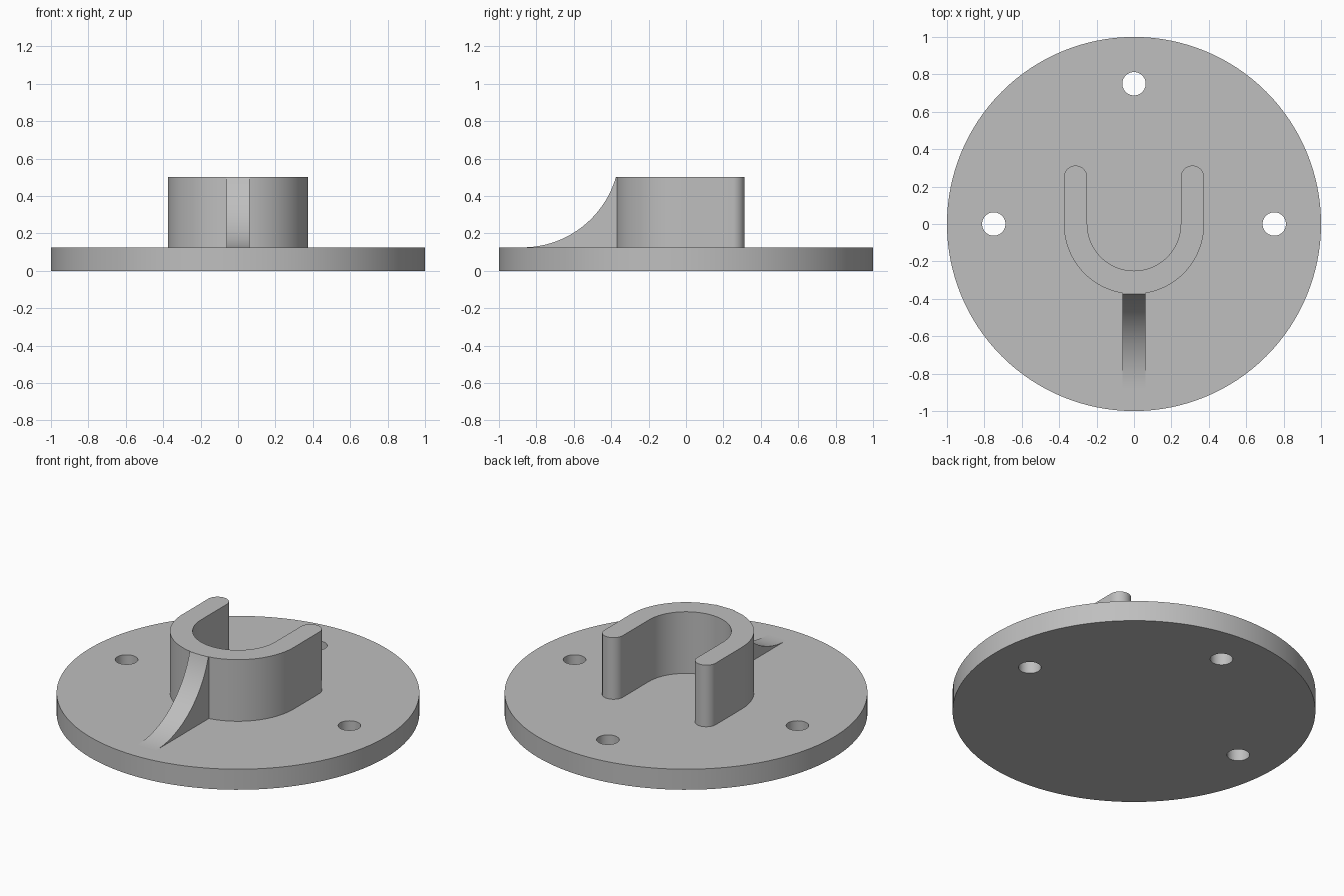
import bpy
import bmesh
from math import cos, sin, pi, atan2
from mathutils import Vector

default = bpy.data.objects.get("Cube")
if default:
    bpy.data.objects.remove(default, do_unlink=True)

PLATE_H, TOP, SINK = 0.125, 0.5, 0.01
OUTER, INNER, ARM_Y = 0.375, 0.25, 0.25
HOLE_R, HOLE_POS = 0.0625, 0.75
RIB_W = 0.125

grey = bpy.data.materials.new("plain grey")
grey.use_nodes = True
COLOUR = (0.52, 0.52, 0.52, 1)
grey.diffuse_color = COLOUR
grey.node_tree.nodes["Principled BSDF"].inputs["Base Color"].default_value = COLOUR


def arc(cx, cy, r, start, end, steps):
    """Points along a circular arc, angles in radians."""
    angles = [start + (end - start) * i / steps for i in range(steps + 1)]
    return [(cx + r * cos(a), cy + r * sin(a)) for a in angles]


def prism(name, outlines, place, along):
    """Extrude each closed outline along a vector."""
    bm = bmesh.new()
    for outline in outlines:
        face = bm.faces.new([bm.verts.new(place(*p)) for p in outline])
        grown = bmesh.ops.extrude_face_region(bm, geom=[face], use_keep_orig=True)
        verts = [v for v in grown["geom"] if isinstance(v, bmesh.types.BMVert)]
        bmesh.ops.translate(bm, verts=verts, vec=Vector(along))
    bmesh.ops.recalc_face_normals(bm, faces=bm.faces)
    mesh = bpy.data.meshes.new(name)
    bm.to_mesh(mesh)
    bm.free()
    obj = bpy.data.objects.new(name, mesh)
    mesh.materials.append(grey)
    bpy.context.collection.objects.link(obj)
    return obj


def activate(obj):
    bpy.ops.object.select_all(action="DESELECT")
    obj.select_set(True)
    bpy.context.view_layer.objects.active = obj


def smooth(obj):
    activate(obj)
    bpy.ops.object.shade_smooth_by_angle(angle=pi / 6)


# Round base plate with three through holes
plate = prism("base_plate", [arc(0, 0, 1, 0, 2 * pi, 128)[:-1]],
              lambda x, y: (x, y, 0), (0, 0, PLATE_H))
centres = [(HOLE_POS, 0), (0, HOLE_POS), (-HOLE_POS, 0)]
cutter = prism("hole_cutter", [arc(x, y, HOLE_R, 0, 2 * pi, 40)[:-1] for x, y in centres],
               lambda x, y: (x, y, -0.1), (0, 0, 0.4))
cutter.hide_render = True
cut = plate.modifiers.new("holes", "BOOLEAN")
cut.operation = "DIFFERENCE"
cut.solver = "EXACT"
cut.object = cutter
activate(plate)
bpy.ops.object.modifier_apply(modifier=cut.name)
bpy.data.objects.remove(cutter, do_unlink=True)
smooth(plate)

# U-shaped wall with rounded arm ends, open to the back
mid, cap = (OUTER + INNER) / 2, (OUTER - INNER) / 2
u_outline = (arc(0, 0, OUTER, -pi, 0, 64)
             + arc(mid, ARM_Y, cap, 0, pi, 24)
             + arc(0, 0, INNER, 0, -pi, 64)
             + arc(-mid, ARM_Y, cap, 0, pi, 24))
smooth(prism("u_wall", [u_outline], lambda x, y: (x, y, PLATE_H - SINK),
             (0, 0, TOP - PLATE_H + SINK)))

# Concave front rib: arc tangent to the plate, rising to the wall's top edge
run, rise = 0.5, TOP - PLATE_H
radius = (run ** 2 + rise ** 2) / (2 * rise)
foot_y = -OUTER - run
sweep = atan2(run, radius - rise)
back, low = -OUTER + 0.035, PLATE_H - SINK
rib_outline = arc(foot_y, PLATE_H + radius, radius, -pi / 2, -pi / 2 + sweep, 32)
rib_outline += [(back, TOP - SINK), (back, low), (foot_y, low)]
smooth(prism("front_rib", [rib_outline], lambda y, z: (-RIB_W / 2, y, z), (RIB_W, 0, 0)))
